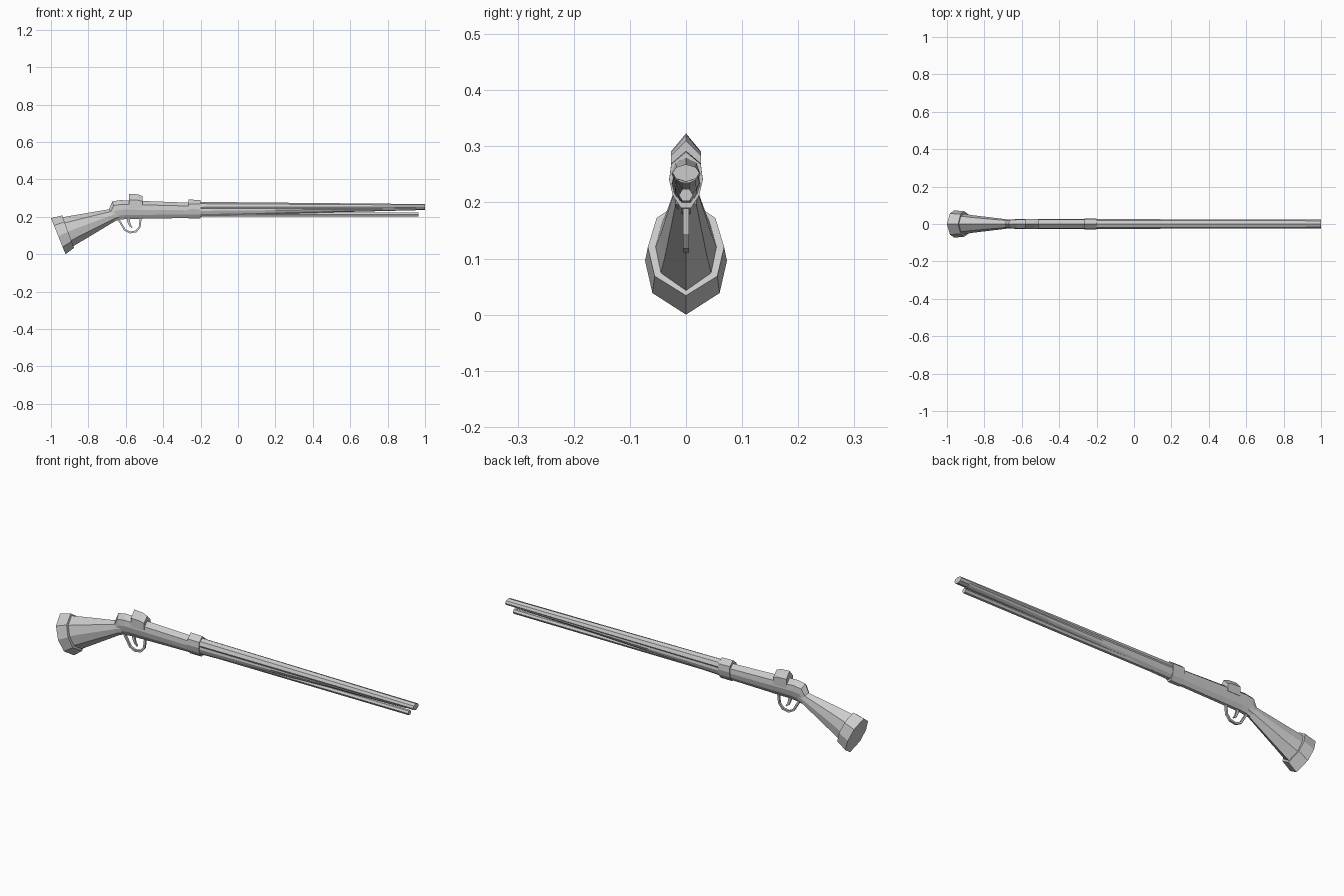
import bpy, bmesh, math
from mathutils import Vector

if "Cube" in bpy.data.objects:
    bpy.data.objects.remove(bpy.data.objects["Cube"])

# Half cross-sections as (fraction from top to bottom, fraction of half width)
BUTT = [(0, 0), (.2, .77), (.5, 1), (.8, .82), (1, 0)]
BODY = [(0, 0), (.22, .88), (.5, 1), (.78, .78), (1, .3)]
OCT = [(0, 0), (.17, .72), (.5, 1), (.83, .72), (1, 0)]
ROOF = [(0, 0), (.42, 1), (1, 1)]


def loft(name, profile, stations):
    """Skin mirrored sections; a station is (top xz, bottom xz, half width)."""
    half = list(profile)
    full = half + [(t, -w) for t, w in reversed(half) if w]
    bm = bmesh.new()
    rings = []
    for (tx, tz), (bx, bz), hw in stations:
        rings.append([bm.verts.new((tx + (bx - tx) * t, w * hw, tz + (bz - tz) * t))
                      for t, w in full])
    n = len(full)
    for a, b in zip(rings, rings[1:]):
        for i in range(n):
            j = (i + 1) % n
            bm.faces.new((a[i], a[j], b[j], b[i]))
    bm.faces.new(rings[0])
    bm.faces.new(rings[-1][::-1])
    return finish(name, bm)


def strip(name, path, thick, hw):
    """Rectangular bar swept along an xz path, tapering per-point if thick is a list."""
    pts = [Vector(p) for p in path]
    bm = bmesh.new()
    rings = []
    for i, p in enumerate(pts):
        d = (pts[min(i + 1, len(pts) - 1)] - pts[max(i - 1, 0)]).normalized()
        th = thick[i] if isinstance(thick, list) else thick
        nrm = Vector((-d.y, d.x)) * th / 2
        a, b = p + nrm, p - nrm
        rings.append([bm.verts.new(v) for v in ((a.x, -hw, a.y), (a.x, hw, a.y),
                                                (b.x, hw, b.y), (b.x, -hw, b.y))])
    for a, b in zip(rings, rings[1:]):
        for i in range(4):
            j = (i + 1) % 4
            bm.faces.new((a[i], a[j], b[j], b[i]))
    bm.faces.new(rings[0])
    bm.faces.new(rings[-1][::-1])
    return finish(name, bm)


def finish(name, bm):
    bmesh.ops.recalc_face_normals(bm, faces=bm.faces)
    me = bpy.data.meshes.new(name)
    bm.to_mesh(me)
    bm.free()
    ob = bpy.data.objects.new(name, me)
    bpy.context.collection.objects.link(ob)
    return ob


# Butt cap and tapering shoulder stock
loft("butt_cap", BUTT, [((-1, .192), (-.922, 0), .073),
                        ((-.94, .207), (-.877, .034), .068)])
loft("shoulder_stock", BUTT, [((-.945, .196), (-.882, .042), .055),
                              ((-.885, .207), (-.825, .076), .046),
                              ((-.69, .24), (-.655, .178), .024),
                              ((-.66, .25), (-.63, .185), .022)])

# Receiver with raised rear, and the band in front of it
loft("receiver", BODY, [((-.692, .235), (-.655, .178), .021),
                        ((-.672, .282), (-.635, .184), .025),
                        ((-.63, .289), (-.60, .188), .026),
                        ((-.25, .275), (-.25, .194), .026)])
loft("barrel_band", BODY, [((-.265, .292), (-.265, .19), .030),
                           ((-.20, .290), (-.20, .19), .030)])

# Barrel and the forestock tapering into it
loft("barrel", OCT, [((-.23, .28), (-.23, .222), .026),
                     ((1, .268), (1, .237), .024)])
loft("forestock", BODY, [((-.23, .264), (-.23, .199), .026),
                         ((.2, .258), (.2, .213), .0245),
                         ((.5, .256), (.5, .224), .023),
                         ((.95, .255), (.95, .235), .021)])

# Ramrod
bpy.ops.mesh.primitive_cylinder_add(vertices=6, radius=.0125, depth=1.185,
                                    location=(.3725, 0, .213),
                                    rotation=(0, math.pi / 2, 0))
bpy.context.object.name = "ramrod"

# Lock block with a ridged top
loft("lock_block", ROOF, [((-.583, .323), (-.583, .245), .027),
                          ((-.535, .320), (-.535, .245), .027),
                          ((-.51, .310), (-.51, .245), .027)])

# Trigger guard and trigger
strip("trigger_guard", [(-.642, .192), (-.622, .158), (-.605, .130), (-.578, .116),
                        (-.545, .122), (-.526, .145), (-.520, .195)], .010, .005)
strip("trigger", [(-.588, .2), (-.584, .172), (-.576, .152), (-.565, .142)],
      [.016, .014, .010, .006], .004)
